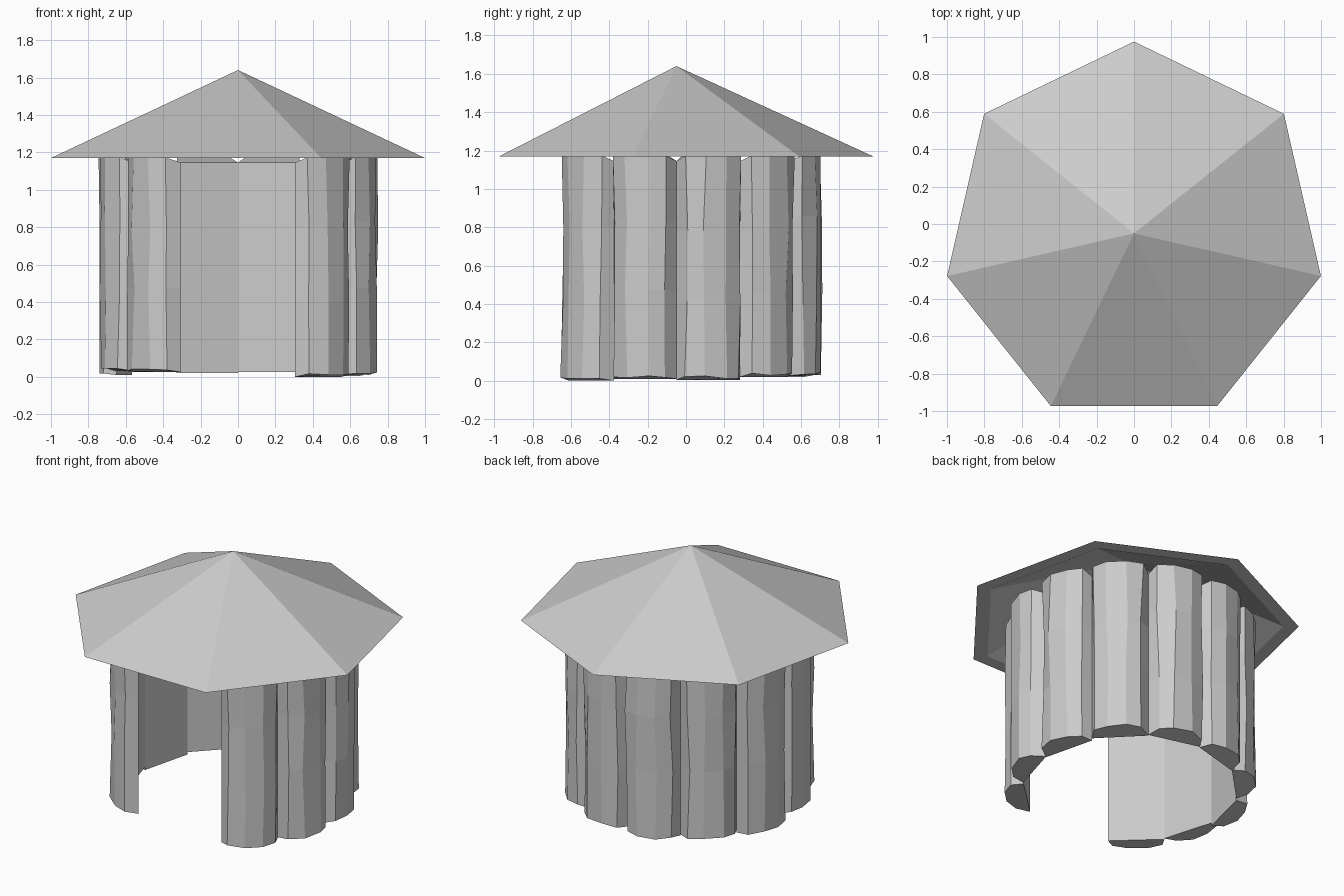
import bpy, bmesh, random
from math import sin, cos, radians, pi
from mathutils import Vector

if "Cube" in bpy.data.objects:
    bpy.data.objects.remove(bpy.data.objects["Cube"])

random.seed(4)
CY = -0.035          # centre of the hut in y


def make_object(name, bm):
    bmesh.ops.recalc_face_normals(bm, faces=bm.faces)
    me = bpy.data.meshes.new(name)
    bm.to_mesh(me)
    bm.free()
    ob = bpy.data.objects.new(name, me)
    bpy.context.collection.objects.link(ob)
    return ob


# Roof: seven-sided hollow cone with a flat rim
def roof():
    bm = bmesh.new()
    n, r, base, top, inner = 7, 1.025, 1.17, 1.64, 0.91
    c = Vector((0, -0.05, 0))

    def ring(rad):
        return [bm.verts.new(c + Vector((rad * cos(pi / 2 + 2 * pi * i / n),
                                         rad * sin(pi / 2 + 2 * pi * i / n), base)))
                for i in range(n)]
    outer_ring, inner_ring = ring(r), ring(r * inner)
    apex = bm.verts.new(c + Vector((0, 0, top)))
    under = bm.verts.new(c + Vector((0, 0, base + (top - base) * inner)))
    for i in range(n):
        j = (i + 1) % n
        bm.faces.new((outer_ring[i], outer_ring[j], apex))
        bm.faces.new((inner_ring[j], inner_ring[i], under))
        bm.faces.new((outer_ring[j], outer_ring[i], inner_ring[i], inner_ring[j]))
    make_object("roof", bm)


# Split log: flat inside face, faceted outside, slightly uneven along its length
PROFILE = [(-1, 0), (-0.9, 0.075), (-0.4, 0.122), (0.3, 0.125), (0.82, 0.08), (1, 0)]


def log(name, angle, radius, half_width, bottom):
    bm = bmesh.new()
    out = Vector((cos(angle), sin(angle), 0))
    tan = Vector((-sin(angle), cos(angle), 0))
    centre = out * radius + Vector((0, CY, 0))
    flip = random.choice((-1, 1))
    rings = []
    heights = [bottom, random.uniform(0.35, 0.5), random.uniform(0.75, 0.9), 1.145]
    for k, z in enumerate(heights):
        ring = []
        for t, n in PROFILE:
            dt = dn = dz = 0
            if n > 0:
                dt, dn = random.uniform(-0.01, 0.01), random.uniform(-0.008, 0.006)
                dz = (random.uniform(0.005, 0.02), 0, 0, 0.028)[k]
            p = centre + tan * (flip * t * half_width + dt) + out * (n + dn)
            ring.append(bm.verts.new((p.x, p.y, z + dz)))
        rings.append(ring)
    m = len(PROFILE)
    for a, b in zip(rings, rings[1:]):
        for i in range(m):
            j = (i + 1) % m
            bm.faces.new((a[i], a[j], b[j], b[i]))
    bm.faces.new(rings[0])
    bm.faces.new(rings[-1])
    make_object(name, bm)


# Wall: five logs each side, leaving a doorway at the front
R, STEP = 0.65, radians(30.4)
right_bottoms = [0.025, 0.02, 0.005, 0.01, 0.0]
left_bottoms = [0.02, 0.025, 0.01, 0.03, 0.025]
for side, name, bottoms in ((1, "right", right_bottoms), (-1, "left", left_bottoms)):
    for k, bottom in enumerate(bottoms):
        log(f"{name}_wall_log_{k + 1}", pi / 2 - side * STEP * (k + 0.5),
            R * cos(STEP / 2), R * sin(STEP / 2), bottom)

roof()
